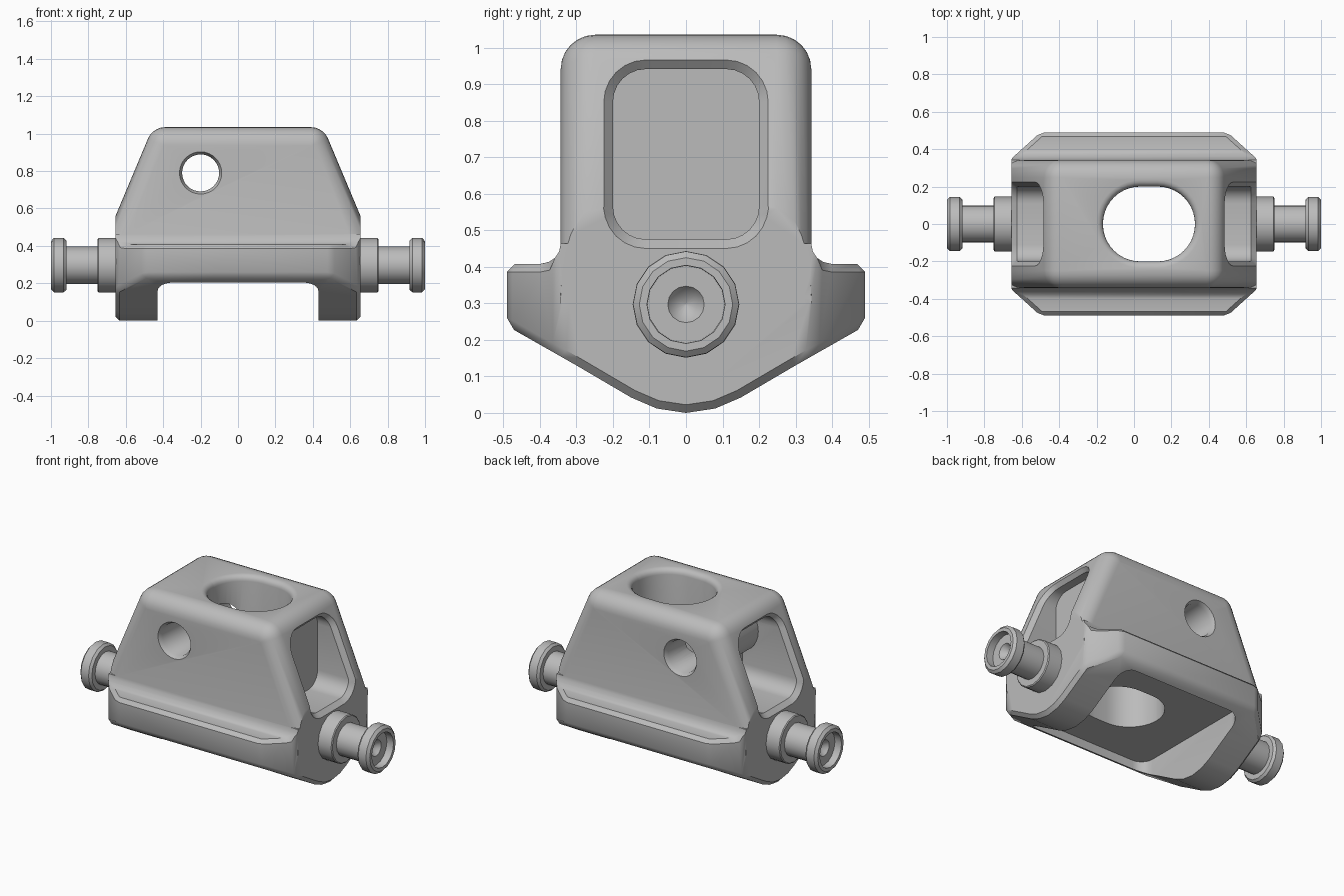
import bpy, bmesh, math

if "Cube" in bpy.data.objects:
    bpy.data.objects.remove(bpy.data.objects["Cube"])

steel = bpy.data.materials.new("plain_grey")
steel.use_nodes = True
grey = (0.5, 0.5, 0.5, 1)
steel.diffuse_color = grey
steel.node_tree.nodes["Principled BSDF"].inputs["Base Color"].default_value = grey

TOP, SHOULDER, HALF_X, HALF_Y = 1.035, 0.56, 0.655, 0.343
SLOPE = 0.42
PIN_Z = 0.297


def end_face(z):
    """x of the sloping end wall at height z"""
    return HALF_X - SLOPE * max(0, z - SHOULDER)


def rounded(hw, hh, r, n=6):
    """outline of a rounded rectangle"""
    pts = []
    for k, (sx, sy) in enumerate(((1, 1), (-1, 1), (-1, -1), (1, -1))):
        for i in range(n + 1):
            a = (k + i / n) * math.pi / 2
            pts.append((sx * (hw - r) + r * math.cos(a), sy * (hh - r) + r * math.sin(a)))
    return pts


def finish(name, bm):
    mesh = bpy.data.meshes.new(name)
    bm.to_mesh(mesh)
    bm.free()
    mesh.materials.append(steel)
    ob = bpy.data.objects.new(name, mesh)
    bpy.context.collection.objects.link(ob)
    return ob


def loft(name, rings):
    """closed solid through a list of matching rings"""
    bm = bmesh.new()
    loops = [[bm.verts.new(p) for p in ring] for ring in rings]
    n = len(loops[0])
    for a, b in zip(loops, loops[1:]):
        for i in range(n):
            j = (i + 1) % n
            bm.faces.new((a[i], a[j], b[j], b[i]))
    caps = [bm.faces.new(loops[0]), bm.faces.new(loops[-1])]
    bmesh.ops.recalc_face_normals(bm, faces=bm.faces)
    if name == "pocket":
        bmesh.ops.triangulate(bm, faces=caps)
    return finish(name, bm)


def combine(ob, tool, op="DIFFERENCE"):
    mod = ob.modifiers.new("combine", "BOOLEAN")
    mod.operation, mod.object, mod.solver = op, tool, "EXACT"
    bpy.context.view_layer.objects.active = ob
    bpy.ops.object.modifier_apply(modifier=mod.name)
    bpy.data.objects.remove(tool)


def bevel_where(ob, rule, offset, segments):
    bm = bmesh.new()
    bm.from_mesh(ob.data)
    bmesh.ops.bevel(bm, geom=[e for e in bm.edges if rule(e)], offset=offset,
                    segments=segments, profile=0.5, affect="EDGES")
    bm.to_mesh(ob.data)
    bm.free()


def smooth(ob, angle=32):
    bpy.ops.object.select_all(action="DESELECT")
    ob.select_set(True)
    bpy.context.view_layer.objects.active = ob
    bpy.ops.object.shade_smooth_by_angle(angle=math.radians(angle))


def plan_block(name):
    """tall block with the chamfered plan outline"""
    quad = [(HALF_X, 0.35), (0.5, 0.49)]
    plan = quad + [(-x, y) for x, y in quad[::-1]]
    plan += [(-x, -y) for x, y in plan]
    return loft(name, [[(x, y, z) for x, y in plan] for z in (-0.5, 1.5)])


# Keel-shaped base with a small fillet up to the housing
FILLET, LEDGE = 0.055, 0.408
half = [(0.08, 0.012), (0.15, 0.042), (0.3, 0.13), (0.49, 0.238), (0.49, LEDGE)]
half += [(HALF_Y + FILLET * (1 - math.sin(a)), LEDGE + FILLET * (1 - math.cos(a)))
         for a in (math.pi / 8 * i for i in range(5))]
profile = [(0, 0)] + half + [(-y, z) for y, z in half[::-1]]
body = loft("housing", [[(x, y, z) for y, z in profile] for x in (-1, 1)])
combine(body, plan_block("plan"), "INTERSECT")
bevel_where(body, lambda e: e.calc_face_angle(0) > math.radians(35)
            and min(v.co.z for v in e.verts) < LEDGE + 0.01, 0.022, 1)

# Tapered upper housing with rounded edges
FOOT, ROUND = 0.3, 0.1
wide, narrow = HALF_X + SLOPE * (SHOULDER - FOOT), HALF_X - SLOPE * (TOP - SHOULDER)
lean = math.atan(SLOPE)
tangent = ROUND * math.tan((math.pi / 2 - lean) / 2)
corner = [(narrow - tangent + ROUND * math.cos(a), TOP - ROUND + ROUND * math.sin(a))
          for a in (lean + (math.pi / 2 - lean) * i / 5 for i in range(6))]
outline = [(wide, FOOT)] + corner
outline += [(-x, z) for x, z in outline[::-1]]
upper = loft("upper", [[(x, y, z) for x, z in outline] for y in (-HALF_Y, HALF_Y)])
bevel_where(upper, lambda e: abs(e.verts[0].co.y - e.verts[1].co.y) < 0.01
            and max(v.co.z for v in e.verts) > FOOT + 0.1, 0.094, 6)
combine(upper, plan_block("plan"), "INTERSECT")
combine(body, upper, "UNION")

# Round-cornered recess in the underside
combine(body, loft("recess", [[(x, y, z) for x, y in rounded(0.43, 0.43, 0.08)]
                              for z in (-1, 0.26)]))


# End windows with a chamfered rim; the one on the -x end is deeper
def pocket(side, back):
    rings = []
    for extra, out in ((0.05, 0.03), (0, -0.03), (0, None)):
        ring = []
        for y, z in rounded(0.2 + extra, 0.233 + extra, 0.09 + extra):
            z += 0.708
            ring.append((side * (back if out is None else end_face(z) + out), y, z))
        rings.append(ring)
    return loft("pocket", rings)


combine(body, pocket(1, 0.41))
combine(body, pocket(-1, 0.25))


def round_rings(stations, cx, cz, n=32):
    return [[(cx + r * math.cos(2 * math.pi * i / n), y, cz + r * math.sin(2 * math.pi * i / n))
             for i in range(n)] for y, r in stations]


# Cross bore running front to back through a boss in the deep window
combine(body, loft("boss", round_rings([(-0.26, 0.16), (0.26, 0.16)], -0.2, 0.79)), "UNION")

# Oblong vertical bore with a rounded lip
lip = 0.035
stations = [(0, 0), (TOP - lip, 0)]
stations += [(TOP - lip + lip * math.sin(a), lip - lip * math.cos(a))
             for a in (math.pi / 8 * i for i in range(1, 5))]
stations.append((TOP + 0.1, lip))
combine(body, loft("bore", [[(x + 0.08, y, z) for x, y in rounded(0.246 + e, 0.2 + e, 0.199 + e, 10)]
                            for z, e in stations]))
rim = [(HALF_Y - 0.025, 0.099), (HALF_Y + 0.025, 0.127)]
combine(body, loft("cross_bore", round_rings([(-y, r) for y, r in rim[::-1]] + rim, -0.2, 0.79)))
smooth(body)

# Side pins, turned on the x axis
turning = [(0.63, 0.146), (0.745, 0.146), (0.75, 0.14), (0.75, 0.1), (0.918, 0.1), (0.918, 0.132),
           (0.932, 0.145), (0.985, 0.145), (1, 0.128), (1, 0.107), (0.955, 0.106), (0.955, 0.05),
           (0.935, 0.036), (0.915, 0.002)]
SIDES = 16
for side, name in ((1, "left_pin"), (-1, "right_pin")):
    pin = loft(name, [[(side * x, r * math.cos(2 * math.pi * i / SIDES),
                        PIN_Z + r * math.sin(2 * math.pi * i / SIDES)) for i in range(SIDES)]
                      for x, r in turning])
    smooth(pin)
